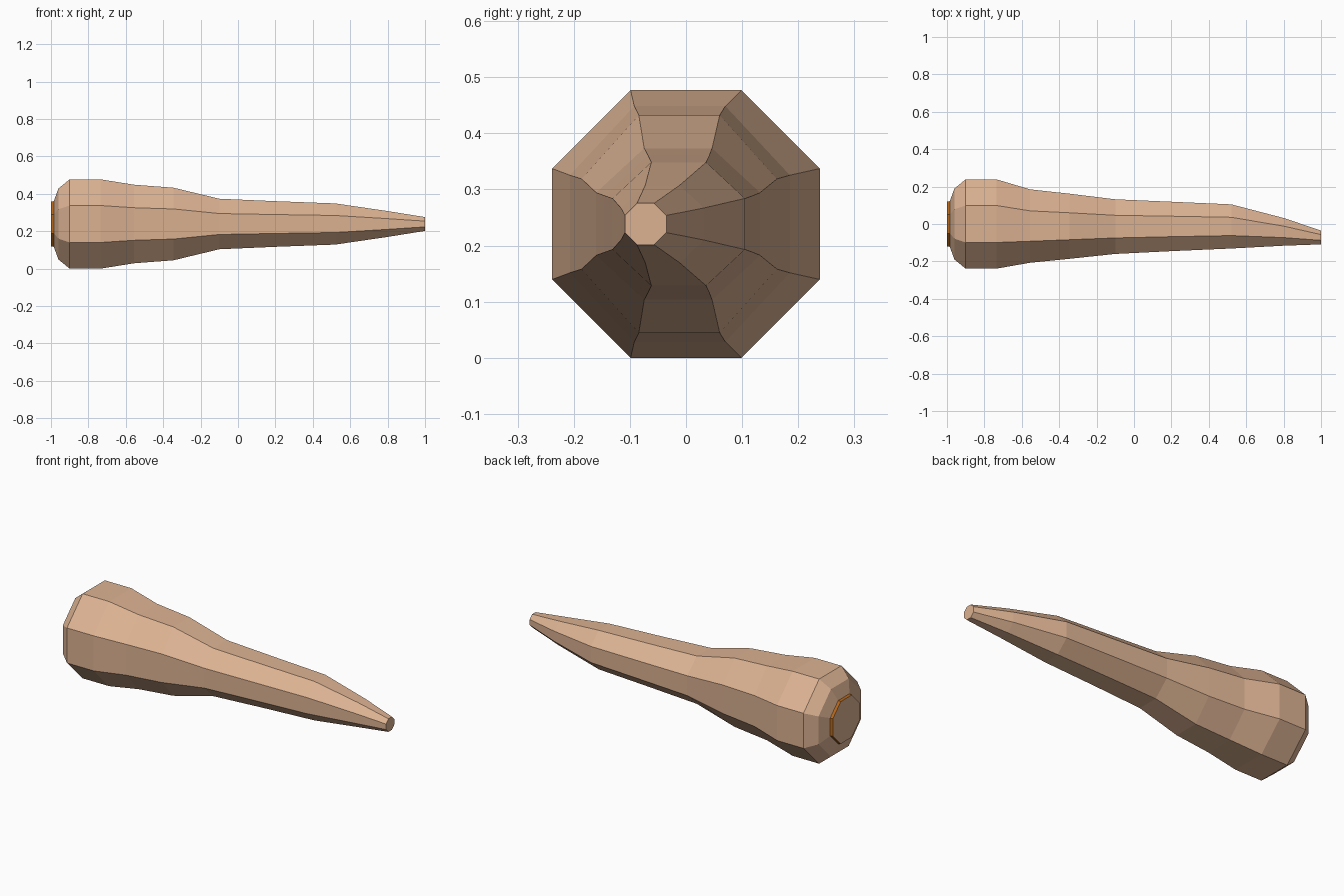
import bpy, bmesh, math

if "Cube" in bpy.data.objects:
    bpy.data.objects.remove(bpy.data.objects["Cube"])

CZ = 0.2385  # height of the long axis


def material(name, rgb):
    m = bpy.data.materials.new(name)
    m.diffuse_color = (*rgb, 1)
    m.use_nodes = True
    m.node_tree.nodes["Principled BSDF"].inputs["Base Color"].default_value = m.diffuse_color
    return m


tan = material("tan wood", (0.72, 0.45, 0.29))
orange = material("dark orange", (0.45, 0.13, 0.01))


def loft(name, rings, mat):
    """Octagonal loft along x; ring = (x, centre y, half width y, half height z)."""
    bm = bmesh.new()
    k = 1 / math.cos(math.pi / 8)
    loops = []
    for x, cy, ry, rz in rings:
        loops.append([bm.verts.new((x,
                                    cy + ry * k * math.cos(math.pi / 8 + i * math.pi / 4),
                                    CZ + rz * k * math.sin(math.pi / 8 + i * math.pi / 4)))
                      for i in range(8)])
    for a, b in zip(loops, loops[1:]):
        for i in range(8):
            j = (i + 1) % 8
            bm.faces.new((a[i], a[j], b[j], b[i]))
    bm.faces.new(loops[0])
    bm.faces.new(loops[-1])
    bmesh.ops.recalc_face_normals(bm, faces=bm.faces)
    me = bpy.data.meshes.new(name)
    bm.to_mesh(me)
    bm.free()
    me.materials.append(mat)
    ob = bpy.data.objects.new(name, me)
    bpy.context.collection.objects.link(ob)
    return ob


# Tapered club body, from the thick butt to the bent thin tip
body = loft("club_body", [
    (-1.0, 0, 0.119, 0.119),
    (-0.985, 0, 0.122, 0.122),
    (-0.96, 0, 0.19, 0.19),
    (-0.90, 0, 0.2385, 0.2385),
    (-0.735, 0, 0.2385, 0.2385),
    (-0.555, -0.011, 0.196, 0.21),
    (-0.345, -0.012, 0.174, 0.194),
    (-0.10, -0.014, 0.146, 0.135),
    (0.20, -0.013, 0.132, 0.122),
    (0.52, -0.013, 0.118, 0.11),
    (0.80, -0.042, 0.074, 0.069),
    (1.0, -0.072, 0.037, 0.037),
], tan)

# Orange rim band: the short side walls next to the butt cap
body.data.materials.append(orange)
for p in body.data.polygons:
    if -0.999 < p.center.x < -0.985:
        p.material_index = 1
